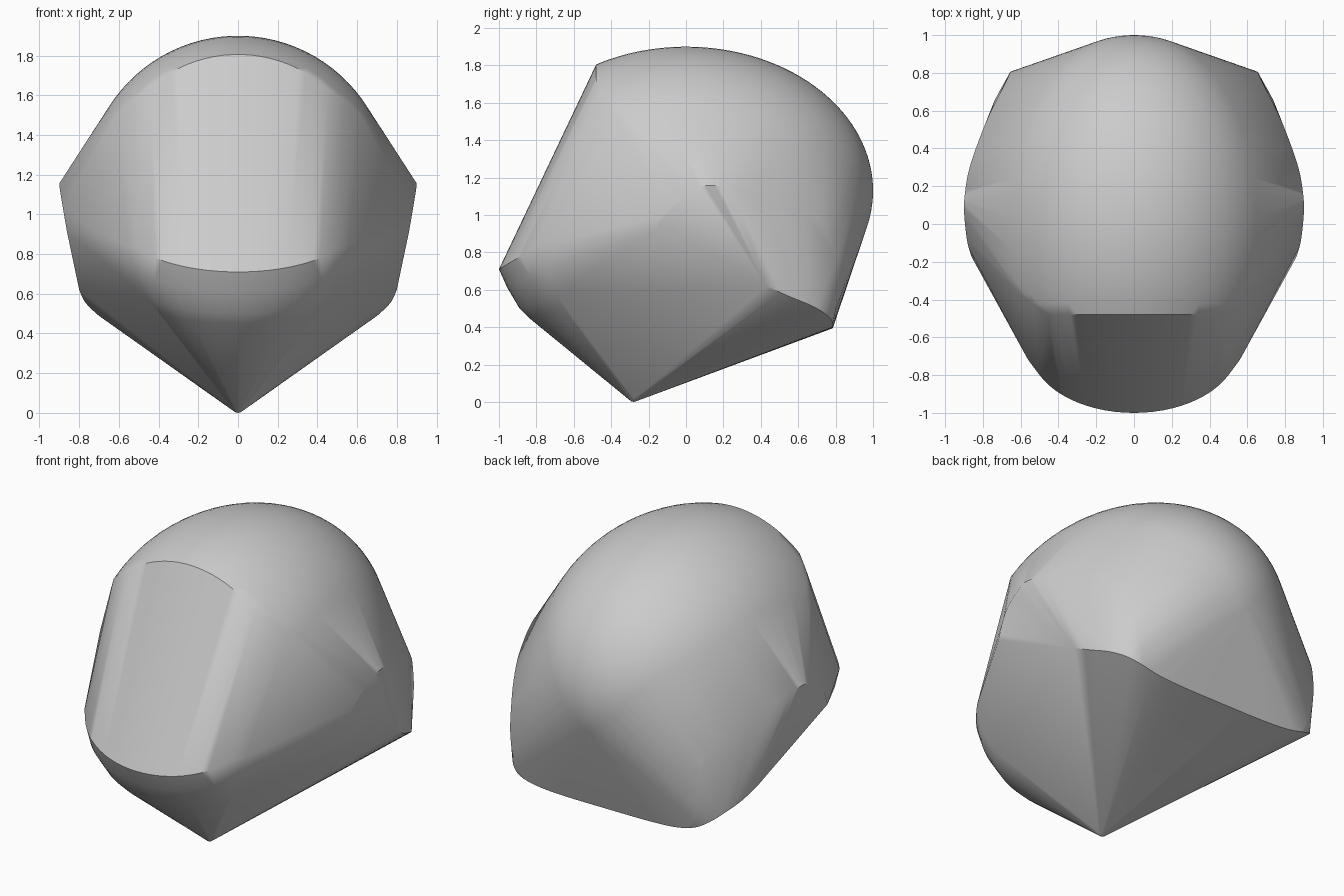
import bpy
import bmesh
from math import sin, cos, pi, radians, sqrt
from mathutils import Vector

cube = bpy.data.objects.get("Cube")
if cube:
    bpy.data.objects.remove(cube, do_unlink=True)

grey = bpy.data.materials.new("mid grey")
grey.use_nodes = True
grey.diffuse_color = (0.6, 0.6, 0.6, 1)
grey.node_tree.nodes["Principled BSDF"].inputs["Base Color"].default_value = (0.6, 0.6, 0.6, 1)

points = []


def ball(center, radius):
    """Small rounded corner."""
    for i in range(1, 6):
        for j in range(10):
            a, b = pi * i / 6, 2 * pi * j / 10
            points.append(Vector(center) + radius * Vector((sin(a) * cos(b), sin(a) * sin(b), cos(a))))


def spline(ctrl, steps=5):
    """Smooth path through the control points."""
    p = [Vector(c) for c in ctrl]
    p = [2 * p[0] - p[1]] + p + [2 * p[-1] - p[-2]]
    out = []
    for a, b, c, d in zip(p, p[1:], p[2:], p[3:]):
        for i in range(steps):
            t = i / steps
            out.append(0.5 * (2 * b + (c - a) * t + (2 * a - 5 * b + 4 * c - d) * t * t
                              + (3 * b - a - 3 * c + d) * t ** 3))
    return out + [p[-2]]


# Dome: ellipsoid with its front sliced off and its lower front edge sloping back
RX, RY, RZ, MID, CUT = 0.77, 1.0, 0.77, 1.13, -0.48
for i in range(41):
    y = CUT + (RY - CUT) * sin(pi / 2 * i / 40)
    r = sqrt(max(0, 1 - (y / RY) ** 2))
    for j in range(90):
        a = 2 * pi * j / 90
        z = MID + RZ * r * sin(a)
        if z > max(0.93, 1.62 - 1.1 * (y - CUT)):
            points.append(Vector((RX * r * cos(a), y, z)))

# Chin: stacked arcs, each (half width, front y, depth, front z, rise)
SWEEP = radians(65)
for half, y, depth, z, rise in [(0.50, -1.0, 0.20, 0.71, 0.12), (0.51, -0.955, 0.21, 0.61, 0.10),
                                (0.485, -0.925, 0.21, 0.56, 0.08), (0.45, -0.89, 0.20, 0.50, 0.07),
                                (0.40, -0.84, 0.18, 0.45, 0.06)]:
    for j in range(-12, 13):
        a = SWEEP * j / 12
        drop = (1 - cos(a)) / (1 - cos(SWEEP))
        points.append(Vector((half * sin(a) / sin(SWEEP), y + depth * drop, z + rise * drop)))

# Mirrored edges: cheek, side disc and lower back rim
cheek = [Vector((0.56, -0.72, 0.845))]
disc = spline([(0.862, -0.17, 0.915), (0.885, -0.08, 1.05), (0.9, 0.08, 1.15),
               (0.89, 0.2, 1.15), (0.87, 0.3, 1.125), (0.83, 0.42, 1.09), (0.77, 0.57, 1.04),
               (0.70, 0.71, 0.97), (0.665, 0.78, 0.87), (0.655, 0.805, 0.72),
               (0.64, 0.805, 0.58), (0.61, 0.80, 0.49)])
rim = spline([(0.8, 0.43, 0.62), (0.775, 0.55, 0.565), (0.735, 0.66, 0.52), (0.68, 0.74, 0.475),
              (0.60, 0.78, 0.435), (0.46, 0.785, 0.405), (0.25, 0.785, 0.395), (0, 0.785, 0.395)])
for p in cheek + disc + rim:
    points += [p, Vector((-p.x, p.y, p.z))]

# Bottom tip
ball((0, -0.28, 0.03), 0.03)
points.append(Vector((0, -0.28, 0)))

# Wrap everything in one tight skin
bm = bmesh.new()
for p in points:
    bm.verts.new(p)
bmesh.ops.remove_doubles(bm, verts=bm.verts[:], dist=0.004)
hull = bmesh.ops.convex_hull(bm, input=bm.verts[:])
junk = {g for g in hull["geom_interior"] + hull["geom_unused"] if isinstance(g, bmesh.types.BMVert)}
bmesh.ops.delete(bm, geom=list(junk), context="VERTS")
bmesh.ops.recalc_face_normals(bm, faces=bm.faces[:])
mesh = bpy.data.meshes.new("rounded_shell")
bm.to_mesh(mesh)
bm.free()
mesh.materials.append(grey)
shell = bpy.data.objects.new("rounded_shell", mesh)
bpy.context.collection.objects.link(shell)
bpy.context.view_layer.objects.active = shell
shell.select_set(True)
bpy.ops.object.shade_smooth_by_angle(angle=radians(40))
